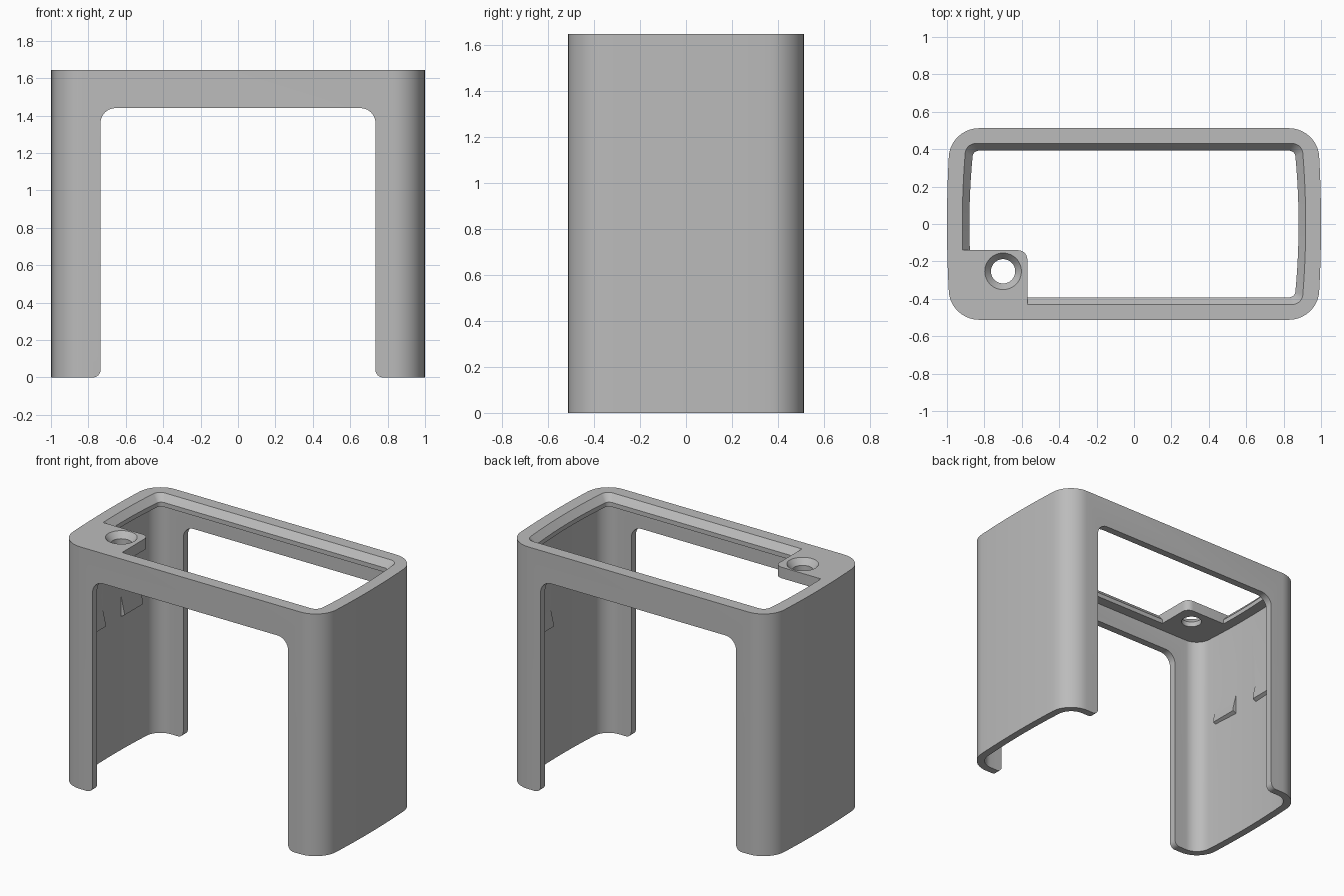
import bpy, bmesh, math
from mathutils import Vector

if "Cube" in bpy.data.objects:
    bpy.data.objects.remove(bpy.data.objects["Cube"], do_unlink=True)

TOP, UNDER = 1.645, 1.57

grey = bpy.data.materials.new("plain grey")
grey.use_nodes = True
grey.diffuse_color = (0.5, 0.5, 0.5, 1)
grey.node_tree.nodes["Principled BSDF"].inputs["Base Color"].default_value = (0.5, 0.5, 0.5, 1)


def arc(cx, cy, r, start, end, n=10):
    angles = [math.radians(start + (end - start) * i / n) for i in range(n + 1)]
    return [(cx + r * math.cos(a), cy + r * math.sin(a)) for a in angles]


def outline(inset, r):
    """Rounded rectangle whose two short sides bulge gently outward."""
    a, b = 0.98 - inset, 0.512 - inset
    side = [(a, (b - r) * (i / 6 - 1)) for i in range(1, 12)]
    quarter = arc(a - r, b - r, r, 0, 90)
    lower = arc(a - r, r - b, r, -90, 0)
    half = lower + side + quarter
    pts = half + [(-x, -y) for x, y in half]
    return [(x + math.copysign(0.02 * (1 - (y / b) ** 2), x), y) for x, y in pts]


def loft(name, rings):
    """Closed solid through matching rings of 3D points."""
    bm = bmesh.new()
    loops = [[bm.verts.new(p) for p in ring] for ring in rings]
    for low, high in zip(loops, loops[1:]):
        for i in range(len(low)):
            j = (i + 1) % len(low)
            bm.faces.new((low[i], low[j], high[j], high[i]))
    bm.faces.new(loops[0][::-1])
    bm.faces.new(loops[-1])
    bmesh.ops.recalc_face_normals(bm, faces=bm.faces)
    mesh = bpy.data.meshes.new(name)
    bm.to_mesh(mesh)
    bm.free()
    mesh.materials.append(grey)
    obj = bpy.data.objects.new(name, mesh)
    bpy.context.collection.objects.link(obj)
    return obj


def upright(name, *levels):
    return loft(name, [[(x, y, z) for x, y in pts] for pts, z in levels])


def combine(target, tool, operation):
    mod = target.modifiers.new("cut", "BOOLEAN")
    mod.operation, mod.object, mod.solver = operation, tool, "EXACT"
    bpy.context.view_layer.objects.active = target
    bpy.ops.object.modifier_apply(modifier=mod.name)
    bpy.data.objects.remove(tool, do_unlink=True)


# Outer body and thin-walled cavity
body = outline(0, 0.15)
frame = upright("frame", (body, 0), (body, TOP))
hollow = outline(0.05, 0.1)
combine(frame, upright("cavity", (hollow, -0.1), (hollow, UNDER)), "DIFFERENCE")

# Top opening with a bevelled lip
wide, narrow = outline(0.082, 0.05), outline(0.12, 0.03)
combine(frame, upright("top_opening", (narrow, UNDER - 0.1), (narrow, TOP - 0.045),
                       (wide, TOP), (wide, TOP + 0.1)), "DIFFERENCE")

# Front-to-back window, flared where the leg corners are rounded
half = [(0.775, -0.1)] + arc(0.775, 0.04, 0.04, 270, 180, 6)
half += arc(0.655, 1.36, 0.08, 0, 90)
window = half + [(-x, z) for x, z in reversed(half)]
combine(frame, loft("window", [[(x, y, z) for x, z in window] for y in (-1, 1)]), "DIFFERENCE")

# Corner tab with a countersunk hole
tab = [(-0.93, -0.46), (-0.57, -0.46)] + arc(-0.62, -0.19, 0.05, 0, 90, 6) + [(-0.93, -0.14)]
combine(frame, upright("tab", (tab, UNDER), (tab, TOP)), "UNION")
bore, mouth = (arc(-0.7, -0.253, r, 0, 352.5, 47) for r in (0.065, 0.098))
combine(frame, upright("hole", (bore, UNDER - 0.1), (bore, TOP - 0.04),
                       (mouth, TOP), (mouth, TOP + 0.001)), "DIFFERENCE")

# Small catches on the inner leg walls
for side, middle in ((-1, -0.2), (-1, 0.2), (1, 0.2)):
    wedge = [(0.96, 0.9), (0.925, 0.92), (0.925, 0.94), (0.96, 1.09)]
    rings = [[(side * x, middle + dy, z) for x, z in wedge] for dy in (-0.1, 0.1)]
    combine(frame, loft("catch", rings), "UNION")

bpy.ops.object.select_all(action="DESELECT")
frame.select_set(True)
bpy.context.view_layer.objects.active = frame
bpy.ops.object.shade_smooth_by_angle(angle=math.radians(30))
